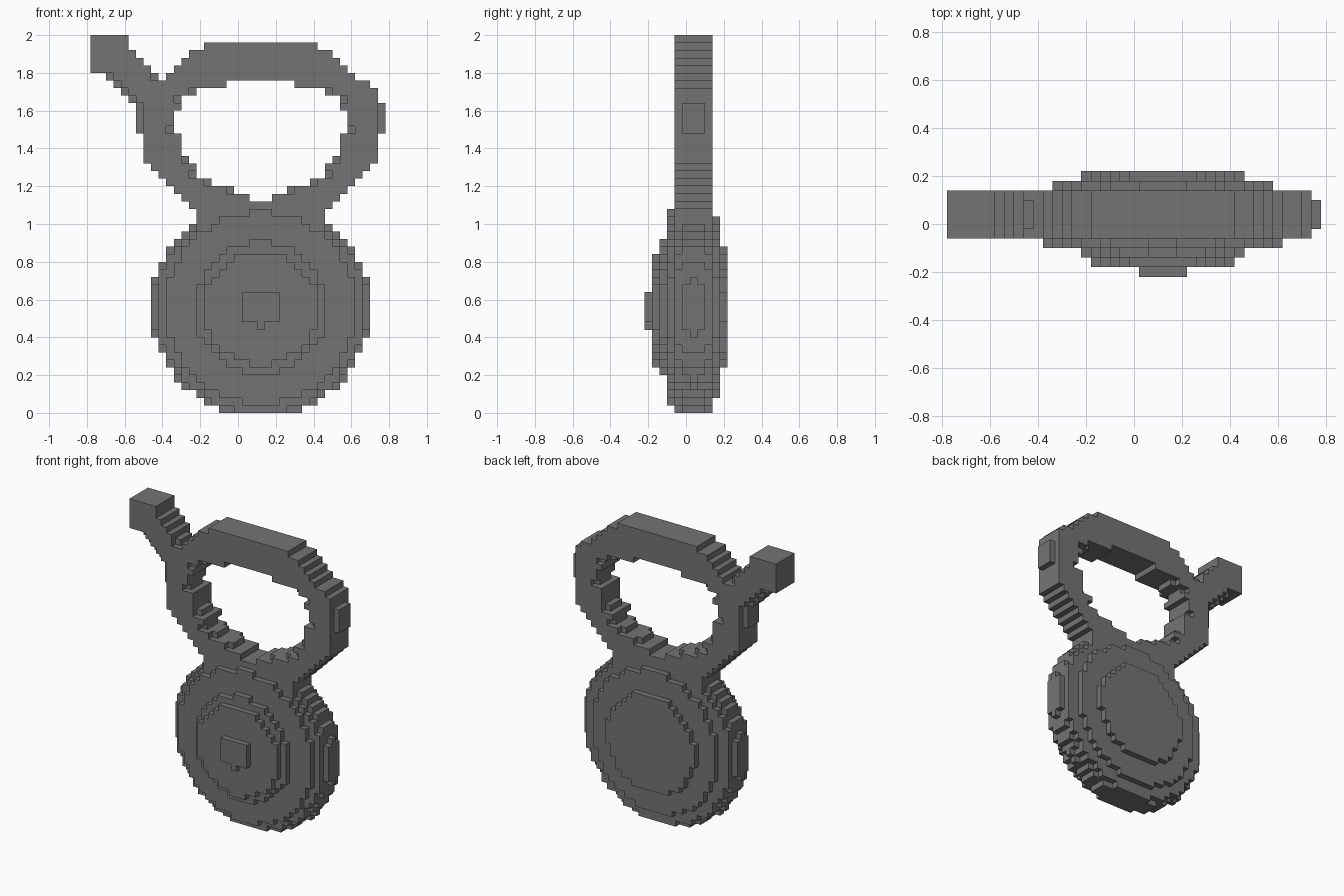
import bpy
from mathutils import Vector

if "Cube" in bpy.data.objects:
    bpy.data.objects.remove(bpy.data.objects["Cube"], do_unlink=True)

SIZE = 0.04                  # edge of one block
NX, NY, NZ = 39, 11, 50      # blocks along each axis
MID_X, MID_Y = 22, 6         # column and layer the shape is built around

grey = bpy.data.materials.new("dark grey")
grey.use_nodes = True
colour = (0.175, 0.175, 0.175, 1)
grey.diffuse_color = colour
grey.node_tree.nodes["Principled BSDF"].inputs["Base Color"].default_value = colour

# Squared radius of the round body in each layer, front to back
BODY = [6.6, 56.2, 76, 161, 191, 205, 209.5, 205, 191, 139, 67]
BODY_Z = 13.4

# Half widths of the loop and its opening, one per row going up
OUTER_START = 25
OUTER = [8, 8, 9, 10, 11, 12, 13, 14, 15, 15, 15, 15,
         16, 16, 16, 16, 15, 15, 14, 12, 11, 10, 9, 7]
HOLE_START = 28
HOLE = [1, 3, 6, 8, 8, 9, 10, 10, 10, 11, 11, 11, 10, 10, 8, 4]


def row(table, start, k):
    return table[k - start] if 0 <= k - start < len(table) else -1


def in_body(i, j, k):
    return (i - MID_X) ** 2 + (k - BODY_Z) ** 2 <= BODY[j]


def in_loop(i, j, k):
    depth = abs(j - MID_Y)
    if depth > 2:
        return False
    across = abs(i - MID_X)
    inset = 1 if depth == 2 and 34 < k < 43 else 0
    lip = 1 if depth == 2 and k in (29, 30, 31, 33, 37, 41, 42) else 0
    outer = row(OUTER, OUTER_START, k)
    hole = row(HOLE, HOLE_START, k)
    return across <= outer - inset * (outer == 16) and across > hole + lip * (hole >= 0)


def in_spout(i, j, k):
    depth = abs(j - MID_Y)
    if depth > 2 or k < 40 or i > 10:
        return False
    trim = 1 if depth == 2 and k < 45 else 0
    return 46 + trim - (k == 45) <= i + k <= max(52 - trim, k + 4 if k > 47 else 0)


def fill(rule):
    return {(i, j, k) for i in range(NX) for j in range(NY) for k in range(NZ)
            if rule(i, j, k)}


def build(name, cells, solid):
    """Skin a set of blocks, leaving out faces hidden by any neighbour."""
    index, verts, faces = {}, [], []
    for cell in sorted(cells):
        for axis in range(3):
            u, v = (axis + 1) % 3, (axis + 2) % 3
            for side in (0, 1):
                near = list(cell)
                near[axis] += 2 * side - 1
                if tuple(near) in solid:
                    continue
                face = []
                for a, b in ((0, 0), (1, 0), (1, 1), (0, 1)):
                    p = list(cell)
                    p[axis] += side
                    p[u] += a
                    p[v] += b
                    key = tuple(p)
                    if key not in index:
                        index[key] = len(verts)
                        verts.append((Vector(key) - Vector((NX / 2, NY / 2, 0))) * SIZE)
                    face.append(index[key])
                faces.append(face if side else face[::-1])
    mesh = bpy.data.meshes.new(name)
    mesh.from_pydata(verts, [], faces)
    mesh.materials.append(grey)
    obj = bpy.data.objects.new(name, mesh)
    bpy.context.collection.objects.link(obj)


# Round body, loop above it and the slanted spout, without overlaps
body = fill(in_body)
loop = fill(in_loop) - body
spout = fill(in_spout) - body - loop
everything = body | loop | spout
for part_name, part in (("round_body", body), ("upper_loop", loop), ("slanted_spout", spout)):
    build(part_name, part, everything)
